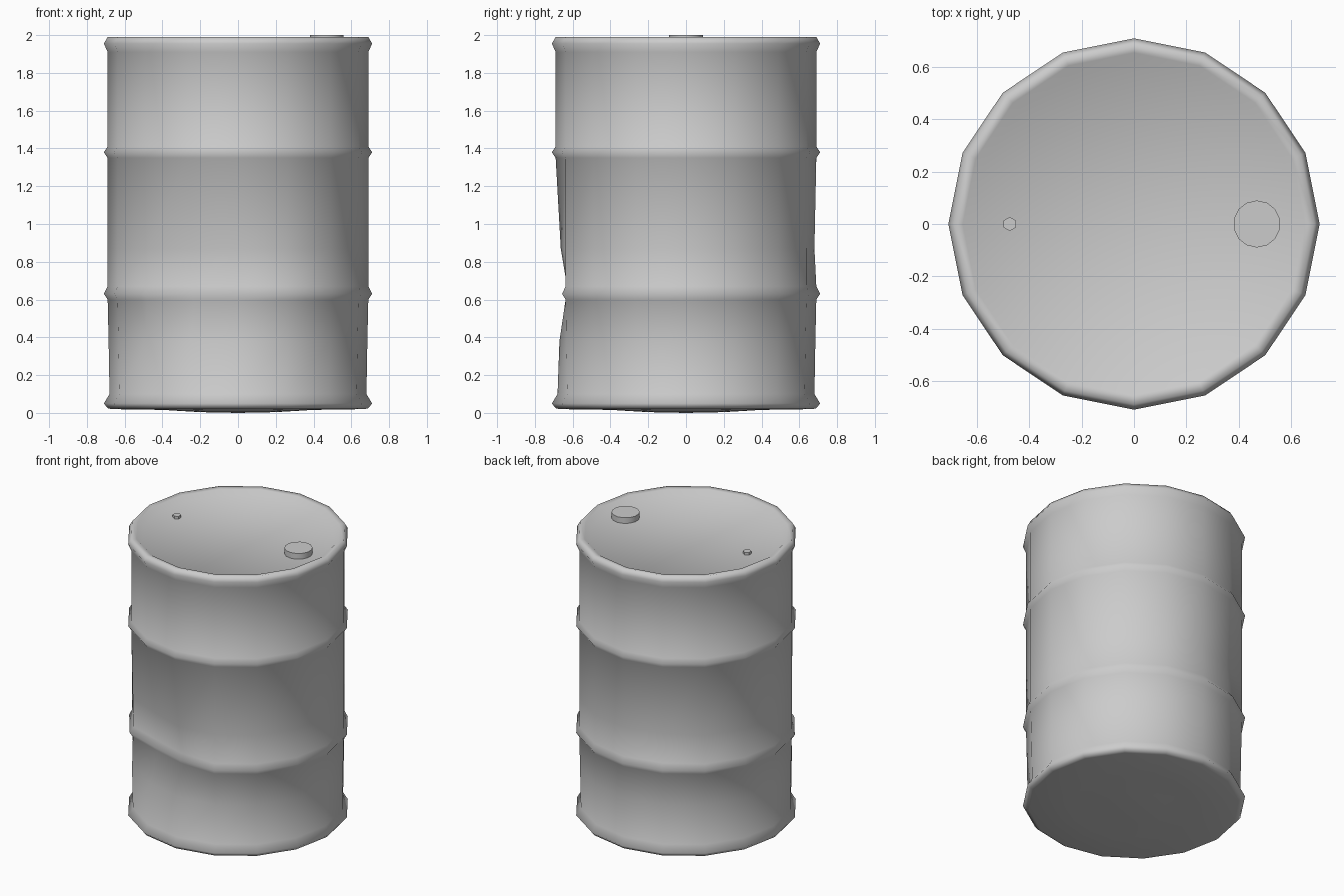
import bpy, bmesh
from math import cos, sin, pi

if "Cube" in bpy.data.objects:
    bpy.data.objects.remove(bpy.data.objects["Cube"])

SIDES = 16

# Drum profile (radius, height), bottom to top
profile = [(0.20, 0.004), (0.40, 0.016), (0.67, 0.02), (0.69, 0.025), (0.71, 0.05),
           (0.68, 0.10), (0.685, 0.38), (0.69, 0.60), (0.71, 0.63), (0.69, 0.67),
           (0.69, 0.87), (0.69, 1.35), (0.71, 1.38), (0.69, 1.41), (0.69, 1.91),
           (0.71, 1.955), (0.69, 1.99), (0.655, 1.985), (0.62, 1.96)]

# Dents: row -> {column: inward push}; column 12 faces the front, 4 the back
dents = {6: {11: 0.03, 12: 0.015},
         7: {10: 0.01, 11: 0.08, 12: 0.06},
         8: {10: 0.01, 11: 0.08, 12: 0.06},
         9: {10: 0.015, 11: 0.085, 12: 0.06, 5: 0.01},
         10: {10: 0.01, 11: 0.065, 12: 0.027, 5: 0.025, 4: 0.01}}


def finish(bm, name):
    bmesh.ops.recalc_face_normals(bm, faces=bm.faces)
    mesh = bpy.data.meshes.new(name)
    bm.to_mesh(mesh)
    bm.free()
    ob = bpy.data.objects.new(name, mesh)
    bpy.context.collection.objects.link(ob)
    return ob


# Drum body: revolved rings with a dented lower front
bm = bmesh.new()
rings = []
for row, (r, z) in enumerate(profile):
    ring = []
    for col in range(SIDES):
        a = 2 * pi * col / SIDES
        q = r - dents.get(row, {}).get(col, 0)
        ring.append(bm.verts.new((q * cos(a), q * sin(a), z)))
    rings.append(ring)
for lo, hi in zip(rings, rings[1:]):
    for i in range(SIDES):
        j = (i + 1) % SIDES
        bm.faces.new((lo[i], lo[j], hi[j], hi[i]))
# Closed lid and slightly bulged base
bm.faces.new(rings[-1])
base = bm.verts.new((0, 0, 0))
for i in range(SIDES):
    bm.faces.new((base, rings[0][(i + 1) % SIDES], rings[0][i]))
for f in bm.faces:
    f.smooth = True
finish(bm, "drum_body")


# Filler caps on the lid
def cap(name, x, r, sides, z0, z1):
    bpy.ops.mesh.primitive_cylinder_add(vertices=sides, radius=r, depth=z1 - z0,
                                        location=(x, 0, (z0 + z1) / 2))
    ob = bpy.context.object
    ob.name = name
    bpy.ops.object.shade_smooth_by_angle(angle=pi / 5)


cap("large_cap", 0.47, 0.09, 14, 1.95, 2.0)
cap("small_cap", -0.475, 0.027, 6, 1.95, 1.978)
